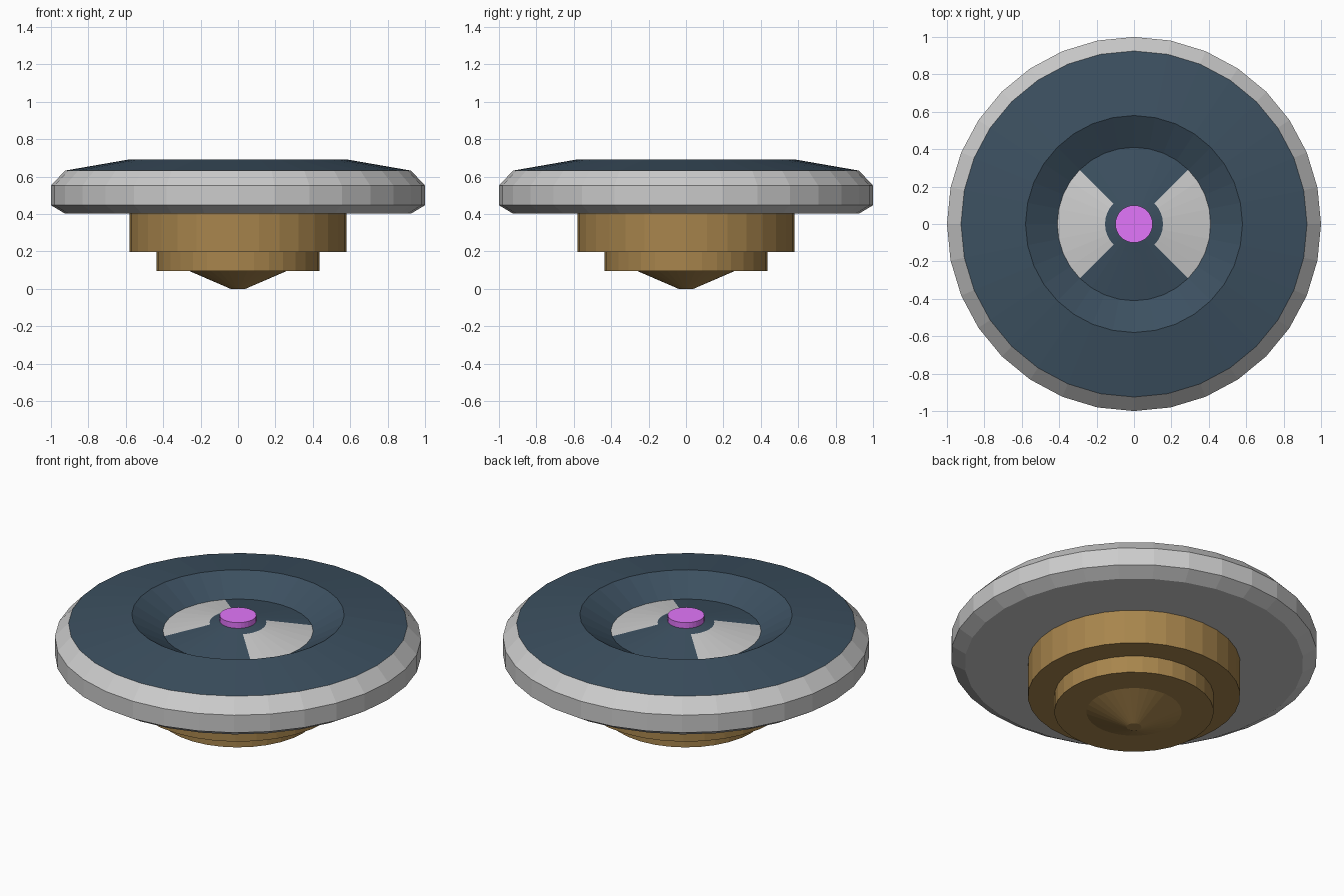
import bpy, bmesh
from math import cos, sin, tau

if "Cube" in bpy.data.objects:
    bpy.data.objects.remove(bpy.data.objects["Cube"])

SIDES = 32


def material(name, rgb):
    m = bpy.data.materials.new(name)
    m.diffuse_color = (*rgb, 1)
    m.use_nodes = True
    m.node_tree.nodes["Principled BSDF"].inputs["Base Color"].default_value = m.diffuse_color
    return m


def lathe(name, profile, mat=None, start=0, steps=SIDES):
    """Revolve (radius, height) points through some of the 32 flat sides."""
    bm = bmesh.new()
    rings = []
    for i in range(start, start + steps + 1):
        a = tau * i / SIDES
        rings.append([bm.verts.new((r * cos(a), r * sin(a), z)) for r, z in profile])
    for a, b in zip(rings, rings[1:]):
        for j in range(len(profile) - 1):
            bm.faces.new((a[j], b[j], b[j + 1], a[j + 1]))
    bmesh.ops.remove_doubles(bm, verts=bm.verts, dist=1e-5)
    mesh = bpy.data.meshes.new(name)
    bm.to_mesh(mesh)
    bm.free()
    ob = bpy.data.objects.new(name, mesh)
    bpy.context.collection.objects.link(ob)
    if mat:
        mesh.materials.append(mat)
    return ob


slate = material("slate", (0.045, 0.08, 0.117))
bronze = material("bronze", (0.39, 0.235, 0.073))
violet = material("violet", (0.76, 0.18, 0.96))

# Stepped base with a blunt cone underneath
lathe("base", [(0, 0), (0.04, 0), (0.26, 0.095), (0.435, 0.095), (0.435, 0.197),
               (0.58, 0.197), (0.58, 0.402)], bronze)

# Bevelled outer rim
lathe("rim", [(0.58, 0.402), (0.925, 0.402), (1, 0.447), (1, 0.552), (0.925, 0.632)])

# Raised collar sloping down into the dish
lathe("collar", [(0.925, 0.632), (0.58, 0.692), (0.41, 0.595)], slate)

# Four dish wedges, alternately grey and slate
for k in range(4):
    lathe(f"dish_wedge_{k + 1}", [(0.41, 0.595), (0.155, 0.645)],
          slate if k % 2 else None, start=8 * k - 4, steps=8)

# Hub ring and central button
lathe("hub", [(0.155, 0.645), (0.1, 0.656)], slate)
lathe("button", [(0.1, 0.656), (0.1, 0.69), (0, 0.69)], violet)
